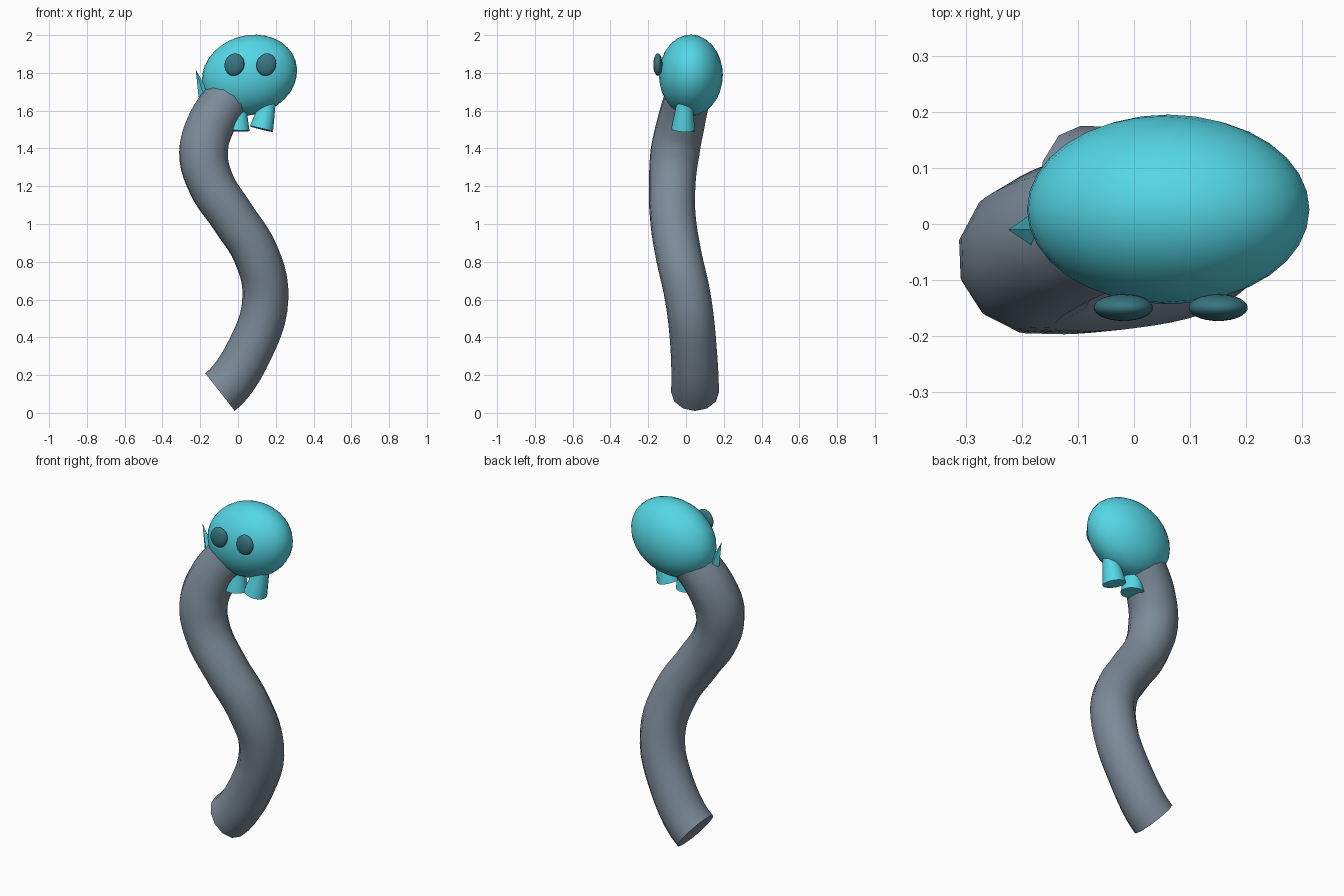
import bpy, bmesh, math
from mathutils import Vector, Matrix

if "Cube" in bpy.data.objects:
    bpy.data.objects.remove(bpy.data.objects["Cube"])


def material(name, rgb):
    m = bpy.data.materials.new(name)
    m.diffuse_color = (*rgb, 1)
    m.use_nodes = True
    m.node_tree.nodes["Principled BSDF"].inputs["Base Color"].default_value = m.diffuse_color
    return m


cyan = material("cyan", (0.09, 0.68, 0.79))
dark = material("dark_teal", (0.04, 0.18, 0.22))
slate = material("slate", (0.2, 0.26, 0.32))


def finish(ob, mat):
    ob.data.materials.clear()
    ob.data.materials.append(mat)
    bpy.ops.object.select_all(action='DESELECT')
    ob.select_set(True)
    bpy.context.view_layer.objects.active = ob
    bpy.ops.object.shade_smooth_by_angle(angle=math.radians(35))
    return ob


def ellipsoid(name, loc, scale, tilt, mat):
    bpy.ops.mesh.primitive_uv_sphere_add(segments=32, ring_count=16, location=loc,
                                         rotation=(0, math.radians(tilt), 0))
    ob = bpy.context.object
    ob.name = name
    ob.scale = scale
    return finish(ob, mat)


def cone(name, base, tip, r1, r2, sides, mat):
    base, tip = Vector(base), Vector(tip)
    axis = tip - base
    bm = bmesh.new()
    bmesh.ops.create_cone(bm, cap_ends=True, segments=sides, radius1=r1, radius2=r2,
                          depth=axis.length,
                          matrix=Matrix.Translation((0, 0, axis.length / 2)))
    me = bpy.data.meshes.new(name)
    bm.to_mesh(me)
    bm.free()
    ob = bpy.data.objects.new(name, me)
    bpy.context.collection.objects.link(ob)
    ob.location = base
    ob.rotation_euler = axis.to_track_quat('Z', 'Y').to_euler()
    return finish(ob, mat)


# Winding tail: round tube swept along a smooth path (x, y, z, relative radius)
path = [(-0.095, 0.048, 0.11, 1.04), (0.068, 0.04, 0.345, 1), (0.145, 0.01, 0.61, 1),
        (0.095, -0.04, 0.84, 1), (-0.03, -0.07, 1.04, 1), (-0.145, -0.072, 1.22, 1.03),
        (-0.182, -0.058, 1.38, 1.09), (-0.138, -0.025, 1.54, 1.06), (-0.045, 0.01, 1.68, 1)]
cu = bpy.data.curves.new("tail", 'CURVE')
cu.dimensions = '3D'
cu.bevel_depth = 0.122
cu.bevel_resolution = 4
cu.resolution_u = 5
cu.use_fill_caps = True
sp = cu.splines.new('BEZIER')
sp.bezier_points.add(len(path) - 1)
for p, (x, y, z, r) in zip(sp.bezier_points, path):
    p.co = (x, y, z)
    p.radius = r
    p.handle_left_type = p.handle_right_type = 'AUTO'
# slanted cut at the lower end
first = sp.bezier_points[0]
first.handle_left_type = first.handle_right_type = 'FREE'
step = Vector((0.064, 0, 0.05))
first.handle_left = Vector(path[0][:3]) - step
first.handle_right = Vector(path[0][:3]) + step
tail = bpy.data.objects.new("tail", cu)
bpy.context.collection.objects.link(tail)
bpy.context.view_layer.objects.active = tail
tail.select_set(True)
bpy.ops.object.convert(target='MESH')
finish(bpy.context.object, slate)

# Head
ellipsoid("head", (0.061, 0.026, 1.788), (0.2555, 0.169, 0.21), -17, cyan)

# Eyes
for side, x in (("left", -0.019), ("right", 0.15)):
    ellipsoid(side + "_eye", (x, -0.149, 1.844), (0.052, 0.024, 0.06), 17, dark)

# Stubby flared legs under the head
cone("left_leg", (-0.002, -0.015, 1.493), (0.0, -0.005, 1.68), 0.064, 0.036, 16, cyan)
cone("right_leg", (0.124, -0.015, 1.503), (0.168, -0.005, 1.68), 0.064, 0.036, 16, cyan)

# Small four-sided fin beside the head
cone("side_fin", (-0.18, -0.01, 1.68), (-0.224, -0.01, 1.818), 0.03, 0.0, 4, cyan)
